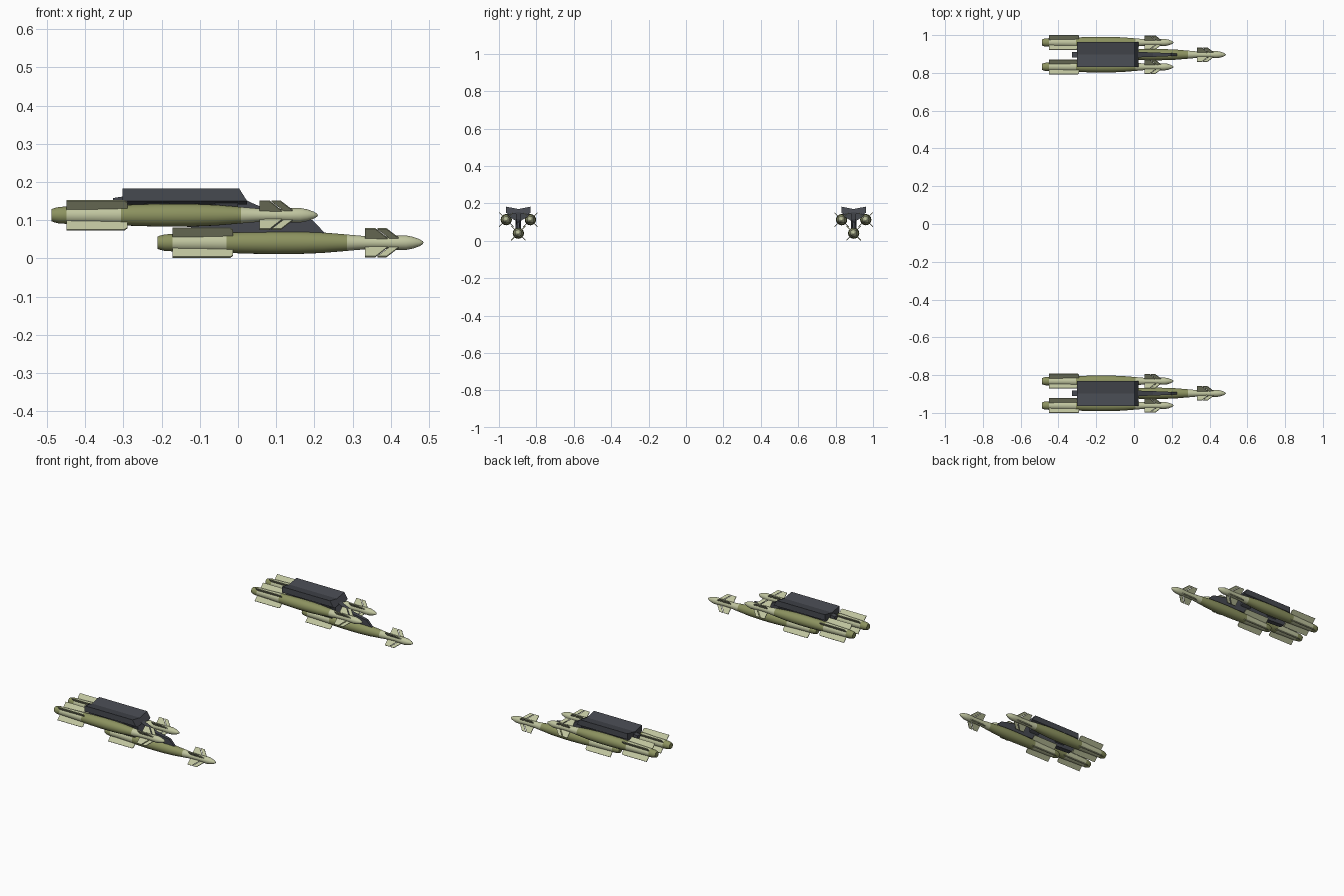
import bpy, bmesh, math
from mathutils import Matrix, Vector

if "Cube" in bpy.data.objects:
    bpy.data.objects.remove(bpy.data.objects["Cube"])


def material(name, rgb):
    m = bpy.data.materials.new(name)
    m.diffuse_color = (*rgb, 1)
    m.use_nodes = True
    m.node_tree.nodes["Principled BSDF"].inputs["Base Color"].default_value = m.diffuse_color
    return m


OLIVE = material("olive green", (0.262, 0.287, 0.115))
SAGE = material("pale sage", (0.53, 0.56, 0.35))
DARK = material("dark grey", (0.062, 0.067, 0.080))


def to_mesh(bm, name, mats):
    bmesh.ops.recalc_face_normals(bm, faces=bm.faces)
    me = bpy.data.meshes.new(name)
    bm.to_mesh(me)
    bm.free()
    for m in mats:
        me.materials.append(m)
    return me


def place(me, name, loc):
    ob = bpy.data.objects.new(name, me)
    bpy.context.collection.objects.link(ob)
    ob.location = loc
    return ob


def prism(bm, pts, direction):
    """Extrude a flat outline of 3D points along a direction."""
    d = Vector(direction)
    a = [bm.verts.new(p) for p in pts]
    b = [bm.verts.new(Vector(p) + d) for p in pts]
    bm.faces.new(a)
    bm.faces.new(b[::-1])
    for i in range(len(pts)):
        j = (i + 1) % len(pts)
        bm.faces.new((a[i], a[j], b[j], b[i]))
    return a, b


# bomb body: lathe around x
def body_mesh():
    prof = [(-.211, .016), (-.203, .019), (-.19, .022), (-.172, .0225), (-.1, .024),
            (-.03, .0265), (.02, .0285), (.09, .030), (.16, .0295), (.22, .027),
            (.285, .0215), (.33, .0175), (.385, .0165), (.415, .0185), (.44, .019),
            (.458, .0155), (.475, .0095), (.484, .004)]
    n = 24
    bm = bmesh.new()
    rings = [[bm.verts.new((x, r * math.cos(2 * math.pi * k / n), r * math.sin(2 * math.pi * k / n)))
              for k in range(n)] for x, r in prof]
    for a, b in zip(rings, rings[1:]):
        for k in range(n):
            bm.faces.new((a[k], a[(k + 1) % n], b[(k + 1) % n], b[k]))
    bm.faces.new(rings[0])
    tip = bm.verts.new((.486, 0, 0))
    for k in range(n):
        bm.faces.new((rings[-1][k], rings[-1][(k + 1) % n], tip))
    # olive mid body and tail cap, pale elsewhere
    for f in bm.faces:
        x = f.calc_center_median().x
        f.material_index = 0 if x < -.172 or -.03 < x < .285 else 1
        f.smooth = len(f.verts) < 5
    return to_mesh(bm, "bomb_body", (OLIVE, SAGE))


# X-shaped fins: outlines in (x, radius)
def fin_mesh(name, outlines, t):
    bm = bmesh.new()
    for pts in outlines:
        for k in range(4):
            a, b = prism(bm, [(x, -t / 2, r) for x, r in pts], (0, t, 0))
            rot = Matrix.Rotation(math.radians(45 + 90 * k), 4, 'X')
            bmesh.ops.transform(bm, matrix=rot, verts=a + b)
    return to_mesh(bm, name, (SAGE,))


body = body_mesh()
tail_fins = fin_mesh("tail_fins", [[(-.172, .018), (-.172, .054), (-.02, .054), (-.013, .047), (-.013, .02)]], .004)
nose_fins = fin_mesh("nose_fins", [
    [(.333, .012), (.333, .052), (.360, .052), (.396, .012)],
    [(.402, .012), (.365, .052), (.389, .052), (.426, .012)]], .004)

# rack head: winged section with chamfered front
bm = bmesh.new()
half = [(.066, .183), (.066, .150), (.050, .141), (.018, .146)]
section = [(0, .170)] + half + [(-y, z) for y, z in half[::-1]]
a, b = prism(bm, [(-.302, y, z) for y, z in section], (.314, 0, 0))
for v in b:
    v.co.x = .003 if v.co.z > .165 else .024
rack = to_mesh(bm, "rack_head", (DARK,))

# centre pylon between the bombs, narrowing at the front
bm = bmesh.new()
outline = [(-.328, .158), (-.328, .146), (-.30, .092), (-.15, .085), (-.02, .068), (.228, .066),
           (.195, .100), (.10, .118), (.03, .148), (0, .165), (-.28, .165)]
prism(bm, [(x, -.014, z) for x, z in outline], (0, .028, 0))
for v in bm.verts:
    if v.co.x > .05:
        v.co.y *= 1 - .55 * (v.co.x - .05) / .18
pylon = to_mesh(bm, "centre_pylon", (DARK,))

# hanger arms from the pylon down to the upper bombs
bm = bmesh.new()
for s in (-1, 1):
    for x in (-.24, -.06):
        prism(bm, [(x, s * .01, .150), (x, s * .06, .150), (x, s * .052, .130), (x, s * .01, .105)], (.06, 0, 0))
arms = to_mesh(bm, "hanger_arms", (DARK,))

# two clusters, each with three bombs
for side, cy in (("left", -.8965), ("right", .8965)):
    for me in (rack, pylon, arms):
        place(me, f"{side}_{me.name}", (0, cy, 0))
    for slot, x, y, z in (("lower", 0, 0, .041), ("inner", -.277, -.0645, .113), ("outer", -.277, .0645, .113)):
        for me in (body, tail_fins, nose_fins):
            place(me, f"{side}_{slot}_{me.name}", (x, cy + y, z))
